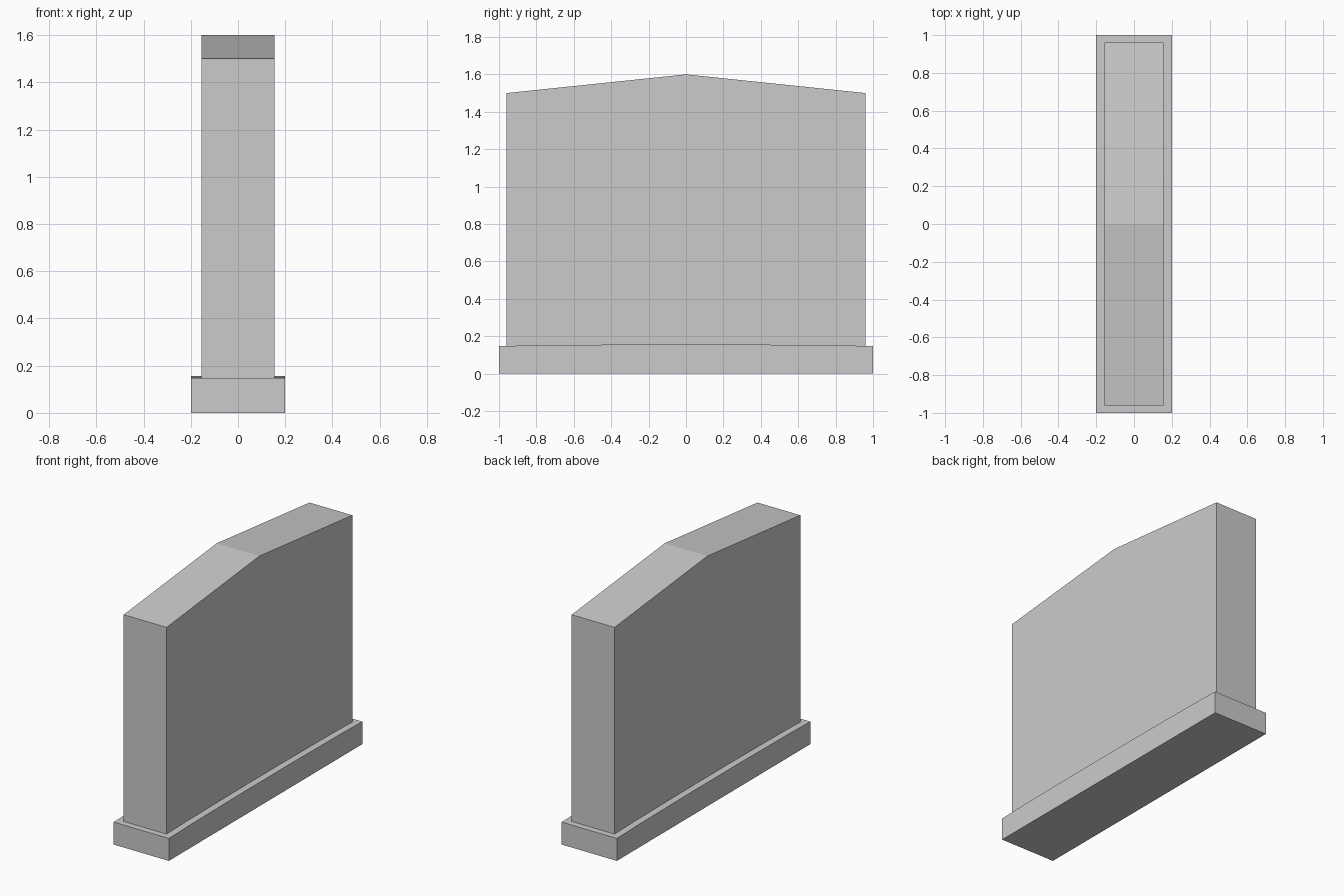
import bpy
import bmesh

if "Cube" in bpy.data.objects:
    bpy.data.objects.remove(bpy.data.objects["Cube"])


def extruded_profile(name, half_profile, half_width):
    """Mirror a (y, z) half profile across y = 0 and extrude it along x."""
    mirrored = [(-y, z) for y, z in reversed(half_profile) if y > 0]
    outline = half_profile + mirrored
    bm = bmesh.new()
    face = bm.faces.new([bm.verts.new((-half_width, y, z)) for y, z in outline])
    result = bmesh.ops.extrude_face_region(bm, geom=[face])
    verts = [v for v in result["geom"] if isinstance(v, bmesh.types.BMVert)]
    bmesh.ops.translate(bm, verts=verts, vec=(2 * half_width, 0, 0))
    bmesh.ops.recalc_face_normals(bm, faces=bm.faces)
    mesh = bpy.data.meshes.new(name)
    bm.to_mesh(mesh)
    bm.free()
    obj = bpy.data.objects.new(name, mesh)
    bpy.context.collection.objects.link(obj)
    return obj


# Low plinth whose top rises very slightly towards the middle
extruded_profile("plinth", [(0.24, 0.156), (0.77, 0.152), (1.0, 0.147), (1.0, 0.0)], 0.2)

# Upright stone slab with a shallow gabled top
extruded_profile("upright_slab", [(0.0, 1.6), (0.96, 1.5), (0.96, 0.147)], 0.155)
